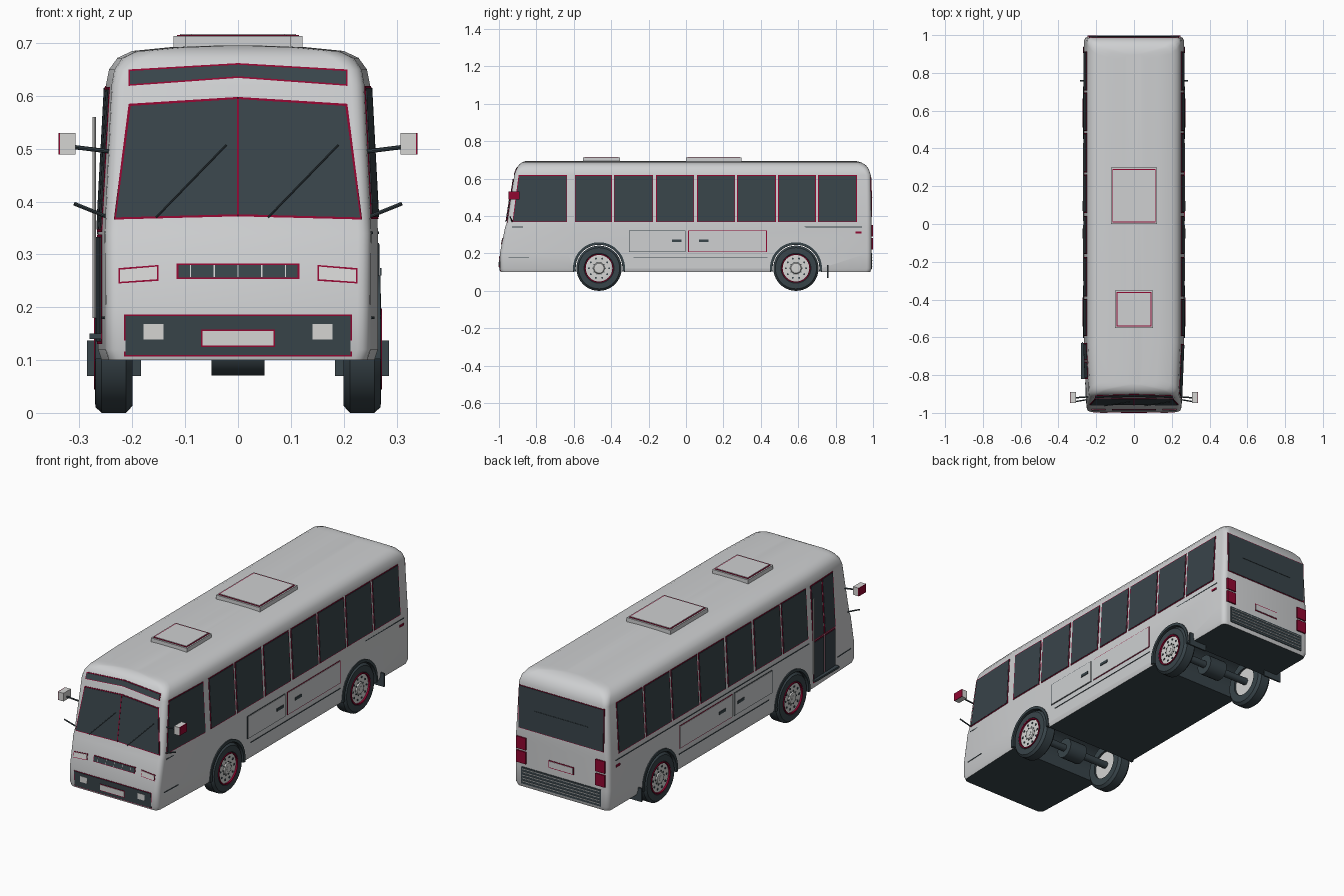
import bpy, bmesh, math
from mathutils import Vector

cube = bpy.data.objects.get("Cube")
if cube:
    bpy.data.objects.remove(cube, do_unlink=True)


def material(name, rgb):
    m = bpy.data.materials.new(name)
    m.use_nodes = True
    m.diffuse_color = (*rgb, 1)
    m.node_tree.nodes["Principled BSDF"].inputs["Base Color"].default_value = (*rgb, 1)
    return m


PAINT = material("light grey paint", (0.62, 0.63, 0.64))
DARK = material("dark slate", (0.04, 0.058, 0.068))
RED = material("crimson trim", (0.28, 0.002, 0.03))
LAMP = material("pale lamp", (0.66, 0.66, 0.65))


def finish(name, bm, *mats, smooth=False):
    bmesh.ops.recalc_face_normals(bm, faces=bm.faces)
    me = bpy.data.meshes.new(name)
    bm.to_mesh(me)
    bm.free()
    ob = bpy.data.objects.new(name, me)
    bpy.context.collection.objects.link(ob)
    for m in mats:
        me.materials.append(m)
    bpy.ops.object.select_all(action='DESELECT')
    ob.select_set(True)
    bpy.context.view_layer.objects.active = ob
    if smooth:
        bpy.ops.object.shade_smooth_by_angle(angle=math.radians(32))
    return ob


def loft(bm, rings, caps=True, closed=False):
    rows = [[bm.verts.new(p) for p in ring] for ring in rings]
    n = len(rows[0])
    pairs = list(zip(rows, rows[1:])) + ([(rows[-1], rows[0])] if closed else [])
    for a, b in pairs:
        for i in range(n):
            bm.faces.new((a[i], a[(i + 1) % n], b[(i + 1) % n], b[i]))
    if caps:
        bm.faces.new(rows[0])
        bm.faces.new(rows[-1])


def box(name, lo, hi, mat):
    bm = bmesh.new()
    loft(bm, [[(lo[0], lo[1], z), (hi[0], lo[1], z), (hi[0], hi[1], z), (lo[0], hi[1], z)]
              for z in (lo[2], hi[2])])
    return finish(name, bm, mat)


def rod(name, a, b, r, mat, sides=8):
    a, b = Vector(a), Vector(b)
    q = (b - a).to_track_quat('Z', 'Y')
    ring = [q @ Vector((r * math.cos(t), r * math.sin(t), 0))
            for t in (2 * math.pi * i / sides for i in range(sides))]
    bm = bmesh.new()
    loft(bm, [[a + p for p in ring], [b + p for p in ring]])
    return finish(name, bm, mat, smooth=sides > 10)


# Body levels: height, half width, front y, back y, corner radius
LEVELS = [(.10, .258, -.990, .985, .025), (.12, .265, -.995, .992, .025), (.20, .265, -.995, .992, .025),
          (.34, .265, -.967, .992, .025), (.365, .2637, -.957, .992, .025), (.62, .25, -.918, .988, .025),
          (.65, .244, -.907, .978, .03), (.672, .228, -.895, .962, .04), (.685, .20, -.88, .94, .04),
          (.692, .13, -.865, .92, .04), (.695, .05, -.85, .90, .03)]


def level(z, k):
    for a, b in zip(LEVELS, LEVELS[1:]):
        if z <= b[0]:
            return a[k] + (b[k] - a[k]) * (z - a[0]) / (b[0] - a[0])
    return LEVELS[-1][k]


def taper(y):
    return .015 * max(0, (-.63 - y) / .37)


def plan(z, hw, yf, yb, r):
    arc = [math.pi / 2 * i / 4 for i in range(5)]
    hf = hw - taper(yf + r)
    half = [(hf - r + r * math.sin(t), yf + r - r * math.cos(t)) for t in arc]
    half += [(hw, -.63)]
    half += [(hw - r + r * math.cos(t), yb - r + r * math.sin(t)) for t in arc]
    return [(x, y, z) for x, y in half] + [(-x, y, z) for x, y in reversed(half)]


AXLES, HUB_Z = (-.465, .588), .121

# Body shell with wheel wells cut through
bm = bmesh.new()
loft(bm, [plan(*lv) for lv in LEVELS])
body = finish("body", bm, PAINT, DARK)
for y in AXLES:
    cutter = rod("well_cutter", (-.4, y, HUB_Z), (.4, y, HUB_Z), .135, DARK, 40)
    cutter.hide_render = True
    bpy.context.view_layer.objects.active = body
    mod = body.modifiers.new("well", 'BOOLEAN')
    mod.operation, mod.object, mod.solver = 'DIFFERENCE', cutter, 'EXACT'
    bpy.ops.object.modifier_apply(modifier=mod.name)
    bpy.data.objects.remove(cutter, do_unlink=True)
for f in body.data.polygons:
    in_well = any(math.hypot(f.center.y - y, f.center.z - HUB_Z) < .16 for y in AXLES)
    f.material_index = int(f.normal.z < -.9 or (in_well and abs(f.normal.x) < .3))
bpy.ops.object.select_all(action='DESELECT')
body.select_set(True)
bpy.context.view_layer.objects.active = body
bpy.ops.object.shade_smooth_by_angle(angle=math.radians(32))


# Maps from surface coordinates and standoff to space
def front(u, v, d): return (u, level(v, 2) - d, v)
def back(u, v, d): return (u, level(v, 3) + d, v)
def left(u, v, d): return (level(v, 1) - taper(u) + d, u, v)
def right(u, v, d): return (-level(v, 1) + taper(u) - d, u, v)
def roof(u, v, d): return (u, v, .713 + d)


def plate(name, to, pts, mat, d=.002):
    bm = bmesh.new()
    loft(bm, [[to(u, v, e) for u, v in pts] for e in (-.003, d)])
    return finish(name, bm, mat)


def rect(u0, u1, v0, v1):
    return [(u0, v0), (u1, v0), (u1, v1), (u0, v1)]


def framed(name, to, pts, mat, w=.004, edge=RED):
    cu = sum(p[0] for p in pts) / len(pts)
    cv = sum(p[1] for p in pts) / len(pts)
    plate(name + "_frame", to, pts, edge)
    inner = [(u - w * ((u > cu + .01) - (u < cu - .01)), v - w * (1 if v > cv else -1)) for u, v in pts]
    plate(name, to, inner, mat, .0038)


# Front face
framed("windshield", front, [(-.235, .366), (0, .372), (.235, .366), (.207, .585), (0, .598), (-.207, .585)], DARK)
plate("windshield_divider", front, rect(-.002, .002, .372, .598), RED, .005)
framed("route_sign", front, [(-.207, .619), (0, .634), (.207, .619), (.207, .65), (0, .662), (-.207, .65)], DARK, .003)
for x0, x1 in ((-.155, -.022), (.057, .19)):
    rod("wiper", front(x0, .37, .007), front(x1, .507, .007), .0017, DARK)
framed("grille", front, rect(-.116, .116, .253, .283), DARK, .003)
for x in (-.09, -.045, 0, .045, .09):
    plate("grille_bar", front, rect(x - .001, x + .001, .257, .28), LAMP, .0045)
framed("bumper", front, rect(-.216, .216, .107, .186), DARK, .003)
framed("front_plate", lambda u, v, d: front(u, v, d + .0025), rect(-.07, .07, .125, .158), LAMP, .003)
for s in (-1, 1):
    framed("headlight", front, [(s * .15, .25), (s * .226, .245), (s * .226, .274), (s * .15, .28)], LAMP, .003)
    plate("fog_lamp", front, rect(s * .16 - .019, s * .16 + .019, .139, .168), LAMP, .005)

# Rear face
framed("rear_window", back, rect(-.238, .238, .395, .61), DARK, .003)
rod("rear_wiper", back(-.15, .5, .005), back(.15, .5, .005), .0015, DARK)
framed("rear_plate", back, rect(-.07, .07, .237, .275), PAINT)
plate("rear_grille", back, rect(-.222, .222, .118, .203), DARK, .003)
for i in range(5):
    z = .13 + i * .0155
    plate("rear_grille_bar", back, rect(-.215, .215, z, z + .003), LAMP, .005)
for s in (-1, 1):
    for z in (.222, .292):
        plate("tail_light", back, rect(s * .22 - .026, s * .22 + .026, z, z + .06), RED, .007)

# Sides
WINDOWS = [(-.594, -.396), (-.385, -.176), (-.16, .043), (.059, .262), (.273, .481), (.492, .695), (.706, .914)]
for to, s in ((left, 1), (right, -1)):
    for a, b in WINDOWS:
        framed("side_window", to, rect(a, b, .367, .619), DARK)
    plate("waist_line", to, rect(-.93 if s > 0 else -.6, .94, .339, .343), DARK)
    plate("skirt_line", to, rect(-.28, .435, .178, .182), DARK)
    plate("front_skirt_line", to, rect(-.95, -.84, .178, .182), DARK)
    framed("luggage_hatch", to, rect(-.305, -.003, .207, .322), PAINT, .003, DARK)
    framed("luggage_hatch", to, rect(.012, .432, .207, .322), PAINT, .003)
    for y in (-.05, .095):
        plate("hatch_handle", to, rect(y - .026, y + .026, .26, .274), DARK, .007)
    plate("side_marker", to, rect(.905, .937, .307, .317), RED, .004)

# Driver window, and entry door on the other side
framed("driver_window", left, [(-.928, .367), (-.636, .367), (-.636, .619), (-.895, .619)], DARK)
for y0, y1 in ((-.82, -.727), (-.723, -.63)):
    framed("door_upper", right, rect(y0, y1, .342, .617), DARK, .005)
    framed("door_lower", right, rect(y0, y1, .13, .338), DARK, .005)
rod("door_rail", (-.272, -.627, .18), (-.272, -.627, .56), .0035, LAMP)
box("door_step", (-.281, -.82, .14), (-.25, -.63, .15), DARK)

# Mirrors and lower stalks
for s in (-1, 1):
    box("mirror", (min(s * .308, s * .337), -.948, .489), (max(s * .308, s * .337), -.89, .53), LAMP)
    x = sorted((s * .336, s * .34))
    box("mirror_edge", (x[0], -.948, .489), (x[1], -.89, .53), RED)
    rod("mirror_arm", (s * .245, -.915, .495), (s * .31, -.92, .503), .004, DARK)
    rod("lower_stalk", (s * .25, -.93, .372), (s * .31, -.94, .396), .0035, DARK)

# Roof hatches
for name, h, y0, y1 in (("rear_roof_hatch", .122, 0, .298), ("front_roof_hatch", .1, -.55, -.352)):
    box(name, (-h, y0, .68), (h, y1, .713), PAINT)
    framed(name + "_lid", roof, rect(-h + .007, h - .007, y0 + .008, y1 - .008), PAINT, .005)


# Wheels, arches and axles
def lathe(name, profile, s, y, mat):
    rings = [[(s * x, y + r * math.cos(t), HUB_Z + r * math.sin(t)) for r, x in profile]
             for t in (2 * math.pi * i / 40 for i in range(40))]
    bm = bmesh.new()
    loft(bm, rings, caps=False, closed=True)
    finish(name, bm, mat, smooth=True)


for y in AXLES:
    rod("axle", (-.22, y, HUB_Z), (.22, y, HUB_Z), .018, DARK, 16)
    rod("axle_housing", (-.05, y, HUB_Z), (.05, y, HUB_Z), .05, DARK, 20)
    for s in (-1, 1):
        lathe("tire", [(.072, .2), (.108, .2), (.121, .212), (.121, .258), (.11, .27), (.08, .271), (.072, .262)],
              s, y, DARK)
        lathe("rim_ring", [(.071, .255), (.077, .255), (.077, .273), (.071, .273)], s, y, RED)
        lathe("hub", [(.01, .21), (.073, .21), (.073, .264), (.06, .266), (.03, .264), (.026, .27), (.01, .271)],
              s, y, LAMP)
        rod("hub_cap", (s * .205, y, HUB_Z), (s * .272, y, HUB_Z), .012, LAMP, 16)
        for i in range(10):
            t = 2 * math.pi * i / 10
            for r, size in ((.054, .0055), (.033, .003)):
                p = (y + r * math.cos(t), HUB_Z + r * math.sin(t))
                rod("hub_hole", (s * .262, *p), (s * .268, *p), size, DARK)
        arch = [math.radians(-8 + 196 * i / 24) for i in range(25)]
        bm = bmesh.new()
        loft(bm, [[(s * x, y + r * math.cos(t), HUB_Z + r * math.sin(t))
                   for r, x in ((.125, .25), (.139, .25), (.139, .27), (.125, .27))] for t in arch])
        finish("wheel_arch", bm, DARK, smooth=True)

# Mud flaps behind the rear wheels
for s in (-1, 1):
    x = sorted((s * .184, s * .286))
    box("mud_flap", (x[0], .754, .07), (x[1], .762, .137), DARK)
